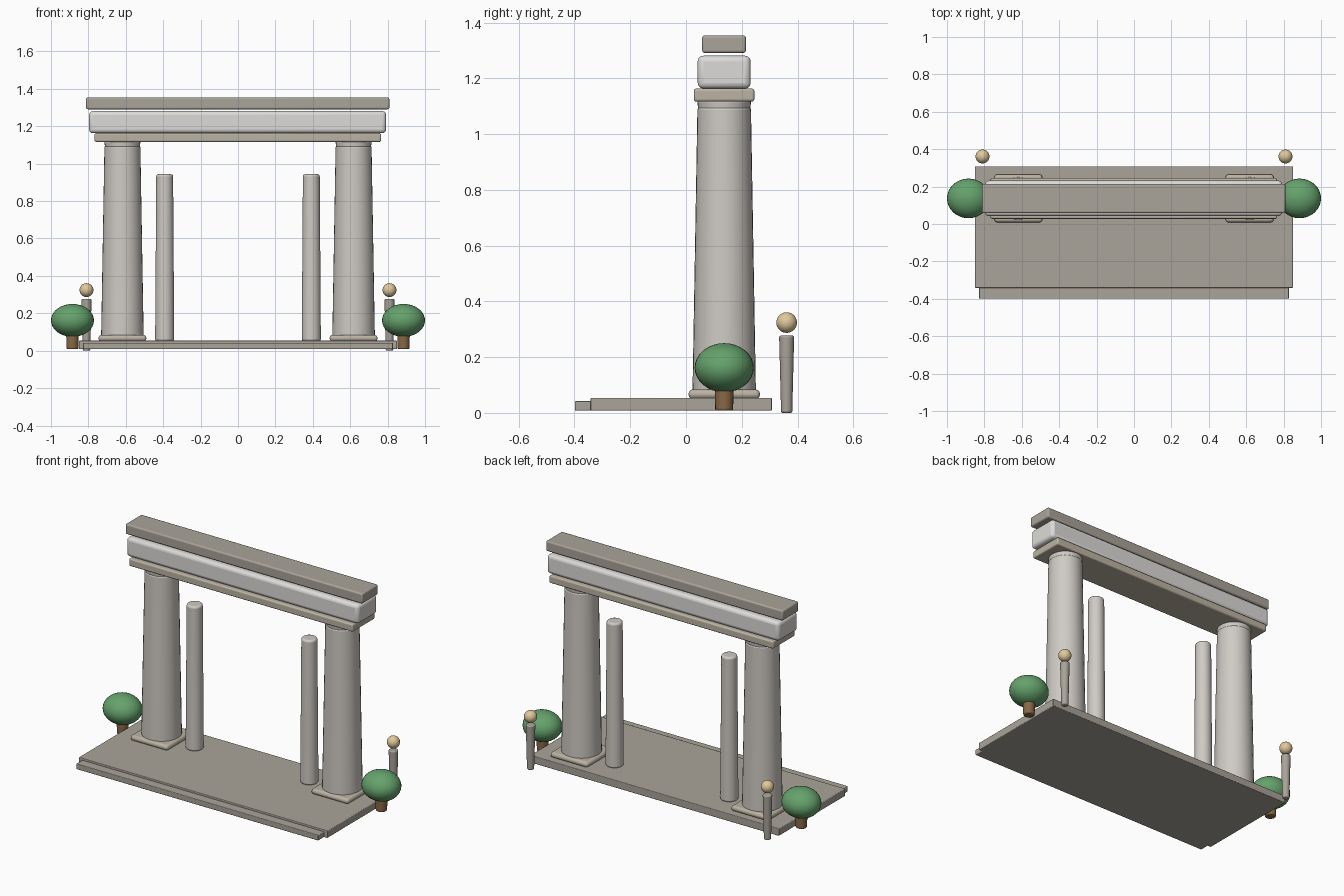
import bpy
import math

if "Cube" in bpy.data.objects:
    bpy.data.objects.remove(bpy.data.objects["Cube"])

Y = 0.137  # depth line shared by columns, poles, beams and trees


def mat(name, rgb):
    m = bpy.data.materials.new(name)
    m.diffuse_color = (*rgb, 1)
    m.use_nodes = True
    m.node_tree.nodes["Principled BSDF"].inputs["Base Color"].default_value = m.diffuse_color
    return m


STONE = mat("stone", (0.40, 0.37, 0.32))
PALE = mat("pale_stone", (0.62, 0.59, 0.55))
SAND = mat("sand_stone", (0.50, 0.45, 0.37))
WHITE = mat("white_stone", (0.72, 0.71, 0.69))
GREEN = mat("foliage_green", (0.13, 0.36, 0.15))
BROWN = mat("bark_brown", (0.25, 0.14, 0.06))
GOLD = mat("lamp_gold", (0.75, 0.58, 0.33))


def finish(ob, name, material):
    ob.name = name
    ob.data.materials.append(material)
    bpy.ops.object.shade_smooth_by_angle(angle=math.radians(40))
    return ob


def block(name, x, y, z, material, bevel, segments=3):
    """Bevelled box from (min, max) pairs."""
    bpy.ops.mesh.primitive_cube_add(size=1, location=[sum(r) / 2 for r in (x, y, z)])
    ob = bpy.context.object
    ob.scale = [r[1] - r[0] for r in (x, y, z)]
    bpy.ops.object.transform_apply(location=False, rotation=False, scale=True)
    mod = ob.modifiers.new("bevel", 'BEVEL')
    mod.width, mod.segments = bevel, segments
    return finish(ob, name, material)


def shaft(name, x, y, z0, z1, r0, r1, material, bevel, sides=32):
    """Tapered round shaft with softened rims."""
    bpy.ops.mesh.primitive_cone_add(vertices=sides, radius1=r0, radius2=r1,
                                    depth=z1 - z0, location=(x, y, (z0 + z1) / 2))
    ob = bpy.context.object
    mod = ob.modifiers.new("bevel", 'BEVEL')
    mod.width, mod.segments = bevel, 3
    mod.angle_limit = math.radians(40)
    return finish(ob, name, material)


def ball(name, loc, radii, material):
    bpy.ops.mesh.primitive_uv_sphere_add(segments=32, ring_count=16, location=loc)
    ob = bpy.context.object
    ob.scale = radii
    bpy.ops.object.transform_apply(location=False, rotation=False, scale=True)
    return finish(ob, name, material)


# Platform and front step
block("platform", (-0.85, 0.85), (-0.342, 0.308), (0.008, 0.054), STONE, 0.004)
block("front_step", (-0.828, 0.828), (-0.399, -0.33), (0.008, 0.042), STONE, 0.004)

# Stacked lintel beams
block("lower_beam", (-0.767, 0.765), (0.028, 0.245), (1.117, 1.163), SAND, 0.008)
block("main_beam", (-0.796, 0.792), (0.042, 0.232), (1.163, 1.281), WHITE, 0.02)
block("top_beam", (-0.812, 0.809), (0.058, 0.215), (1.291, 1.354), STONE, 0.009)

for s, side in ((-1, "left"), (1, "right")):
    # Main column with plinth and collar
    cx = s * 0.618
    block(f"{side}_plinth", (cx - 0.128, cx + 0.128), (Y - 0.128, Y + 0.128),
          (0.05, 0.084), SAND, 0.015)
    shaft(f"{side}_column", cx, Y, 0.06, 1.098, 0.114, 0.096, PALE, 0.012)
    shaft(f"{side}_collar", cx, Y, 1.086, 1.122, 0.093, 0.097, PALE, 0.008)

    # Slim inner pole
    shaft(f"{side}_inner_pole", s * 0.392, Y, 0.05, 0.944, 0.051, 0.045, PALE, 0.012)

    # Round shrub
    shaft(f"{side}_trunk", s * 0.885, Y, 0.008, 0.11, 0.032, 0.034, BROWN, 0.007, 20)
    ball(f"{side}_foliage", (s * 0.885, Y, 0.162), (0.115, 0.106, 0.088), GREEN)

    # Lamp post behind the platform
    shaft(f"{side}_lamp_post", s * 0.81, 0.361, 0.0, 0.277, 0.02, 0.027, STONE, 0.006, 20)
    ball(f"{side}_lamp_globe", (s * 0.81, 0.361, 0.324), (0.037,) * 3, GOLD)
